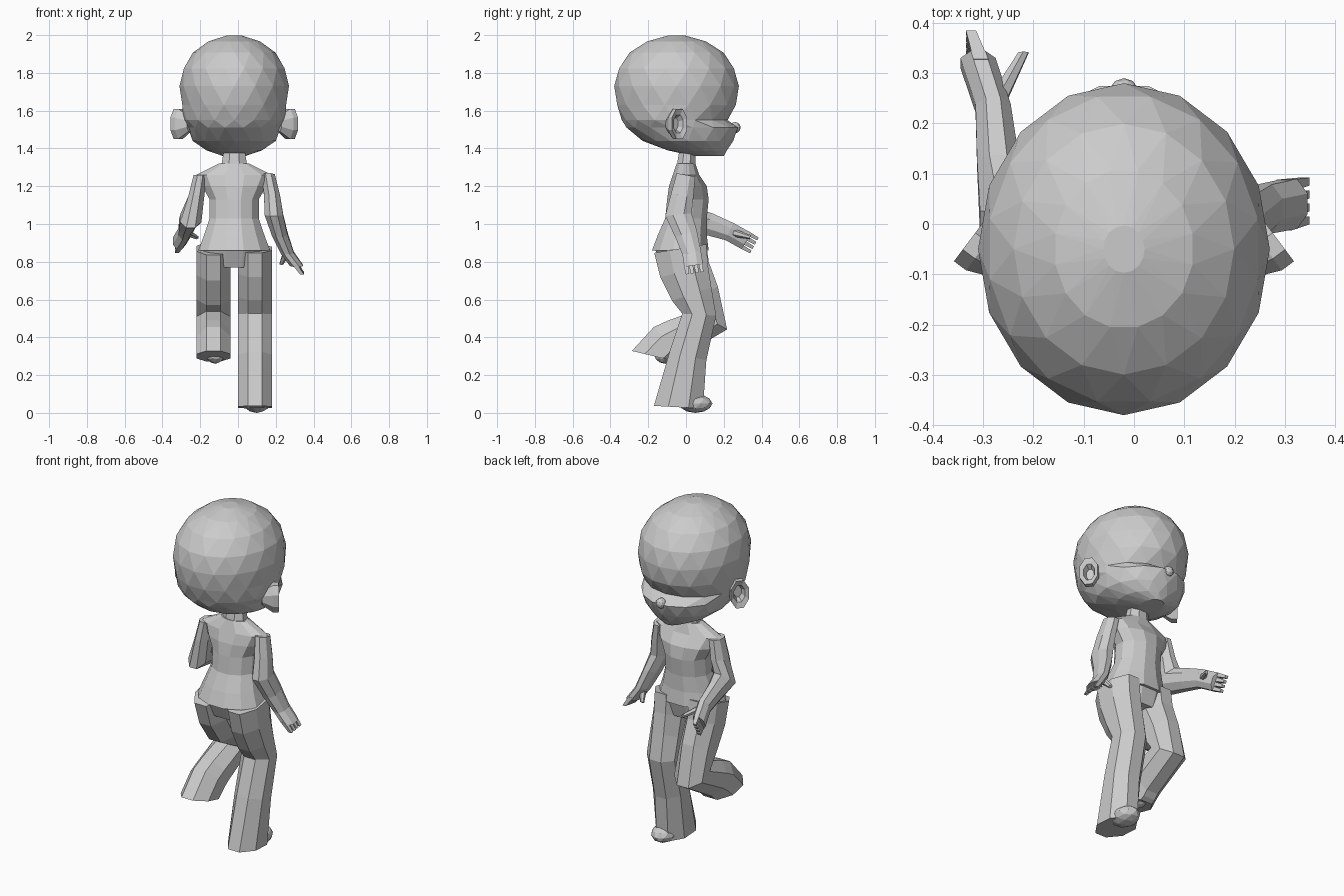
import bpy
import bmesh
from math import sin, cos, pi, atan2
from mathutils import Matrix, Vector

cube = bpy.data.objects.get("Cube")
if cube:
    bpy.data.objects.remove(cube, do_unlink=True)

GREY = (.6, .6, .6, 1)
MIDDLE = -.02
clay = bpy.data.materials.new("plain grey")
clay.use_nodes = True
clay.diffuse_color = GREY
clay.node_tree.nodes["Principled BSDF"].inputs["Base Color"].default_value = GREY


def finish(bm, name):
    """Turn a bmesh into a flat shaded grey object."""
    bmesh.ops.recalc_face_normals(bm, faces=bm.faces)
    mesh = bpy.data.meshes.new(name)
    bm.to_mesh(mesh)
    bm.free()
    mesh.materials.append(clay)
    bpy.context.collection.objects.link(bpy.data.objects.new(name, mesh))


def pitch_of(direction):
    return atan2(-direction.y, -direction.z)


def ring_pitches(rings, level):
    """Tilt every ring to follow the path, easing the last one towards level."""
    centres = [Vector(ring[:3]) for ring in rings]
    before = centres[:1] + centres[:-1]
    after = centres[1:] + centres[-1:]
    pitches = [pitch_of(b - a) for a, b in zip(before, after)]
    pitches[-1] *= level
    return pitches


def bridge(bm, low, high, stagger, odd):
    """Join two rings with quads, or with triangles when they are staggered."""
    corners = zip(low, low[1:] + low[:1], high, high[1:] + high[:1])
    for a, b, c, d in corners:
        if not stagger:
            bm.faces.new((a, b, d, c))
        elif odd:
            bm.faces.new((a, d, c))
            bm.faces.new((a, b, d))
        else:
            bm.faces.new((a, b, c))
            bm.faces.new((b, d, c))


def loft(name, rings, sides=8, stagger=False, bend=False, level=1, frame=None):
    """Skin elliptical rings, each given as x, y, z, half width, half depth."""
    bm = bmesh.new()
    pitches = ring_pitches(rings, level) if bend else [0] * len(rings)
    grow = 1 if stagger else 1 / cos(pi / sides)
    loops = []
    for k, (x, y, z, width, depth) in enumerate(rings):
        shift = k % 2 / 2 if stagger else .5
        loop = []
        for i in range(sides):
            angle = 2 * pi * (i + shift) / sides
            across = grow * width * cos(angle)
            along = grow * depth * sin(angle)
            loop.append(bm.verts.new((x + across, y + along * cos(pitches[k]),
                                      z - along * sin(pitches[k]))))
        loops.append(loop)
    for k, (low, high) in enumerate(zip(loops, loops[1:])):
        bridge(bm, low, high, stagger, k % 2)
    bm.faces.new(loops[0])
    bm.faces.new(loops[-1])
    if frame:
        bm.transform(frame)
    finish(bm, name)


def upright(name, rows, **options):
    """Central body part from rows of y, z, half width, half depth."""
    loft(name, [(MIDDLE, *row) for row in rows], **options)


def ball(name, centre, size):
    """Faceted ellipsoid."""
    bm = bmesh.new()
    bmesh.ops.create_icosphere(bm, subdivisions=2, radius=1)
    bm.transform(Matrix.Translation(centre) @ Matrix.Diagonal((*size, 1)))
    finish(bm, name)


def ear(side, sign):
    """Hollow cup turned partly towards the face."""
    normal = Vector((.8 * sign, .6, 0))
    up = Vector((0, 0, 1))
    frame = Matrix((up.cross(normal), up, normal)).transposed().to_4x4()
    frame.translation = (MIDDLE + .3 * sign, -.04, 1.53)
    profile = [(.5, -.08), (1, -.02), (1, .01), (.6, 0), (.4, -.03)]
    loft(side + "_ear", [(0, 0, out, .05 * s, .08 * s) for s, out in profile], frame=frame)


def leg(side, x, rows):
    """Trouser leg from rows of y, z, half depth."""
    rings = [(x, y, z, .09, depth) for y, z, depth in rows]
    loft(side + "_leg", rings, bend=True, level=.3)


def arm(side, rows, thumb_tip):
    """Arm from rows of x, y, z, half depth, with a thumb and four fingers."""
    loft(side + "_arm", [(*row, .7 * row[-1]) [:3] + (.7 * row[-1], row[-1]) for row in rows],
         bend=True)
    wrist, knuckles = (Vector(row[:3]) for row in rows[-2:])
    loft(side + "_thumb", [(*wrist, .02, .02), (*thumb_tip, .01, .01)], sides=6, bend=True)
    forward = (knuckles - wrist).normalized()
    pitch = pitch_of(forward)
    sideways = Vector((0, cos(pitch), -sin(pitch)))
    for i in range(4):
        root = knuckles + sideways * (i - 1.5) * .026
        start, end = root - forward * .02, root + forward * .05
        loft(f"{side}_finger_{i + 1}", [(*start, .015, .012), (*end, .01, .008)],
             sides=4, bend=True)


# Head: jaw and muzzle ledge below, rounded dome above
jaw = [(.12, 1.36, .06, .08), (.06, 1.39, .15, .16), (.01, 1.44, .22, .24),
       (-.02, 1.51, .25, .3), (-.06, 1.55, .27, .28), (-.05, 1.63, .28, .32)]
dome = [(-.05, 1.73 + .27 * sin(a), .29 * cos(a), .33 * cos(a))
        for a in (pi / 2 * k / 4.4 for k in range(5))]
upright("head", jaw + dome, sides=16, stagger=True)
ball("nose", (MIDDLE, .26, 1.51), (.03, .03, .03))
ear("left", 1)
ear("right", -1)

# Neck, shirt and trouser seat
upright("neck", [(0, 1.3, .07, .05), (.01, 1.42, .05, .04)])
upright("shirt", [(-.03, .86, .19, .15), (-.02, .94, .16, .13), (0, 1.03, .13, .11),
                  (.01, 1.13, .13, .11), (.01, 1.2, .17, .1), (0, 1.26, .2, .07),
                  (0, 1.32, .08, .05)], sides=12)
upright("trouser_seat", [(-.02, .77, .16, .1), (-.03, .88, .18, .14)], sides=12)

# Standing left leg with a flared cuff, and right leg raised behind
leg("left", .09, [(-.03, .87, .14), (-.01, .75, .13), (.03, .63, .11),
                  (.07, .52, .09), (.01, .3, .1), (-.04, .03, .13)])
leg("right", -.13, [(-.03, .87, .14), (0, .75, .13), (.07, .62, .11), (.13, .49, .1),
                    (-.05, .4, .1), (-.1, .37, .11), (-.17, .3, .12)])
ball("left_shoe", (.1, .05, .05), (.07, .09, .05))
ball("right_shoe", (-.12, -.11, .31), (.05, .06, .05))

# Left arm hanging, right arm reaching towards the face side
arm("left", [(.16, 0, 1.26, .05), (.18, -.02, 1.15, .06), (.19, -.04, 1.05, .07),
             (.22, 0, .95, .06), (.26, .03, .85, .05), (.31, .04, .78, .05)],
    (.23, .08, .79))
arm("right", [(-.2, 0, 1.26, .05), (-.22, 0, 1.15, .06), (-.25, 0, 1.03, .08),
              (-.27, .12, 1, .06), (-.28, .23, .96, .05), (-.31, .32, .91, .05)],
    (-.22, .34, .93))
